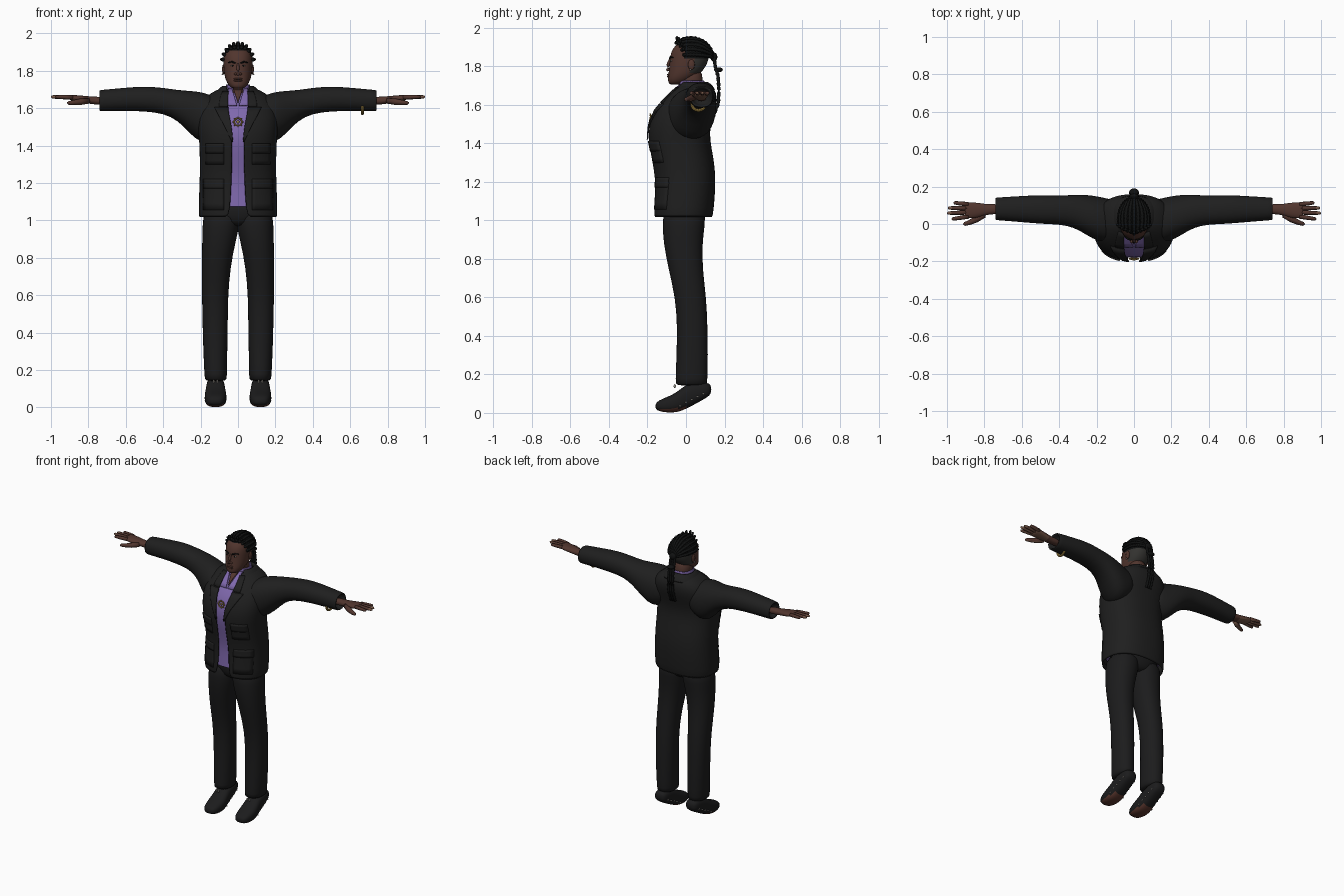
import bpy, bmesh, math
from mathutils import Vector

if "Cube" in bpy.data.objects:
    bpy.data.objects.remove(bpy.data.objects["Cube"])

def material(name, r, g, b):
    m = bpy.data.materials.new(name)
    m.diffuse_color = (r, g, b, 1)
    m.use_nodes = True
    m.node_tree.nodes["Principled BSDF"].inputs["Base Color"].default_value = m.diffuse_color
    return m

JACKET = material("jacket black", .0135, .0135, .0135)
TROUSER = material("trouser and shoe black", .0115, .0115, .012)
SHIRT = material("shirt purple", .215, .14, .42)
SKIN = material("skin brown", .083, .036, .027)
PALM_TAN = material("palm tan", .17, .090, .060)
HAIR = material("hair black", .005, .0055, .0055)
SCALP = material("shaved scalp", .034, .033, .030)
GOLD = material("gold", .40, .26, .06)
SOLE = material("sole red brown", .105, .038, .027)
PALE = material("pale grey", .48, .45, .40)

def loft(name, rings, mats, closed=True, cap=True, sub=1, thick=0, rule=None):
    """Skin a list of point rings."""
    bm = bmesh.new()
    rows = [[bm.verts.new(p) for p in r] for r in rings]
    n = len(rows[0])
    for a, b in zip(rows, rows[1:]):
        for i in range(n if closed else n - 1):
            j = (i + 1) % n
            bm.faces.new((a[i], a[j], b[j], b[i]))
    if closed and cap:
        bm.faces.new(rows[0])
        bm.faces.new(rows[-1])
    bmesh.ops.recalc_face_normals(bm, faces=bm.faces)
    for f in bm.faces:
        f.smooth = True
        if rule:
            f.material_index = rule(f.calc_center_median(), f.normal)
    me = bpy.data.meshes.new(name)
    bm.to_mesh(me)
    bm.free()
    for m in mats if isinstance(mats, list) else [mats]:
        me.materials.append(m)
    ob = bpy.data.objects.new(name, me)
    bpy.context.collection.objects.link(ob)
    if thick:
        s = ob.modifiers.new("thickness", 'SOLIDIFY')
        s.thickness, s.offset = thick, 0
    if sub:
        s = ob.modifiers.new("smooth", 'SUBSURF')
        s.levels = s.render_levels = sub
    return ob

def sp(v, n):
    return math.copysign(abs(v) ** (2 / n), v)

def oval(a0, a1, b0, b1, n=2.2, seg=24):
    """Rounded-box outline between the limits, starting at the low b side."""
    for i in range(seg):
        t = math.tau * i / seg
        yield ((a0 + a1) / 2 + (a1 - a0) / 2 * sp(math.sin(t), n),
               (b0 + b1) / 2 - (b1 - b0) / 2 * sp(math.cos(t), n))

def zring(z, x0, x1, y0, y1, n=2.2):
    return [(a, b, z) for a, b in oval(x0, x1, y0, y1, n)]

def tube(name, path, radii, mat, seg=8, sub=0, rule=None):
    path = [Vector(p) for p in path]
    rings = []
    for i, p in enumerate(path):
        d = path[min(i + 1, len(path) - 1)] - path[max(i - 1, 0)]
        q = d.to_track_quat('Z', 'Y')
        rings.append([p + q @ Vector((radii[i] * math.cos(math.tau * k / seg),
                      radii[i] * math.sin(math.tau * k / seg), 0)) for k in range(seg)])
    return loft(name, rings, mat, sub=sub, rule=rule)

def ball(name, c, r, mat):
    return loft(name, [[(c[0] + r[0] * math.sin(u) * math.cos(math.tau * k / 12),
                         c[1] + r[1] * math.sin(u) * math.sin(math.tau * k / 12),
                         c[2] + r[2] * math.cos(u)) for k in range(12)]
                       for u in [.05 + 3.04 * i / 8 for i in range(9)]], mat, sub=0)

def torus(name, c, major, minor, rot, mat):
    bpy.ops.mesh.primitive_torus_add(location=c, rotation=rot, major_radius=major, minor_radius=minor,
                                     major_segments=20, minor_segments=8)
    ob = bpy.context.object
    ob.name = name
    ob.data.materials.append(mat)

# Torso profile: z, half width, front y, back y, half gap of the opening
BODY = [(1.013, .207, -.167, .135, .046), (1.12, .205, -.160, .145, .037), (1.22, .200, -.157, .150, .033),
        (1.32, .200, -.175, .140, .029), (1.42, .202, -.195, .118, .029), (1.50, .212, -.190, .122, .037),
        (1.58, .212, -.155, .152, .053), (1.64, .190, -.100, .158, .058), (1.68, .140, -.060, .145, .055),
        (1.705, .085, -.030, .110, .048)]
N = 2.4

def body(z):
    for a, b in zip(BODY, BODY[1:]):
        if z <= b[0]:
            f = max(0, (z - a[0]) / (b[0] - a[0]))
            return [p + (q - p) * f for p, q in zip(a[1:], b[1:])]
    return BODY[-1][1:]

def open_ring(z, hw, y0, y1, gap, seg=32):
    t0 = math.asin((gap / hw) ** (N / 2))
    ts = [t0 + (math.tau - 2 * t0) * i / seg for i in range(seg + 1)]
    return [(hw * sp(math.sin(t), N), (y0 + y1) / 2 - (y1 - y0) / 2 * sp(math.cos(t), N), z) for t in ts]

def front_y(x, z):
    hw, y0, y1, _ = body(z)
    k = max(0, 1 - min(1, abs(x) / hw) ** N) ** (1 / N)
    return (y0 + y1) / 2 - (y1 - y0) / 2 * k

def patch(name, zs, x_in, x_out, lift, mat, thick=.012, side=1, nx=6):
    """Panel that follows the chest surface."""
    rows = []
    for z in zs:
        a, b = x_in(z), x_out(z)
        xs = [a + (b - a) * i / nx for i in range(nx + 1)]
        rows.append([(side * x, front_y(x, z) - lift, z) for x in xs])
    ob = loft(name, rows, mat, closed=False, sub=0, thick=thick)
    bpy.context.view_layer.objects.active = ob
    ob.select_set(True)
    bpy.ops.object.shade_smooth_by_angle()
    ob.select_set(False)

def steps(a, b, n):
    return [a + (b - a) * i / n for i in range(n + 1)]

# Jacket body, collars and shirt
loft("jacket", [open_ring(*r) for r in BODY], JACKET, closed=False, thick=.010)
loft("jacket_collar", [open_ring(*r) for r in
     [(1.69, .080, -.030, .110, .050), (1.722, .076, -.020, .102, .052), (1.712, .092, -.032, .125, .058),
      (1.675, .128, -.068, .152, .066)]], JACKET, closed=False, thick=.006)
loft("shirt_collar_band", [open_ring(*r) for r in
     [(1.68, .068, -.040, .100, .022), (1.728, .063, -.036, .094, .030)]], SHIRT, closed=False, thick=.005)
loft("shirt", [zring(z, -body(z)[0] + .02, body(z)[0] - .02, body(z)[1] + .010, body(z)[2] - .02, N)
               for z in [1.072, 1.074] + steps(1.08, 1.70, 10)], SHIRT)
patch("throat", steps(1.63, 1.70, 5), lambda z: -(z - 1.627) * .32, lambda z: (z - 1.627) * .32, -.004, SKIN, .006)

# Sleeve: x, low y, high y, low z, high z
SLEEVE = [(.08, -.08, .12, 1.47, 1.65), (.14, -.105, .137, 1.43, 1.668), (.195, -.092, .148, 1.412, 1.688),
          (.25, -.062, .157, 1.455, 1.693), (.32, -.018, .158, 1.535, 1.697), (.40, -.002, .150, 1.572, 1.710),
          (.50, .0, .156, 1.583, 1.718), (.60, .01, .150, 1.586, 1.710), (.735, .02, .142, 1.583, 1.698),
          (.742, .022, .14, 1.585, 1.696), (.740, .033, .129, 1.597, 1.684), (.70, .036, .126, 1.60, 1.68)]
LEG = [(.14, .060, .178, -.055, .110), (.16, .059, .179, -.055, .111), (.30, .057, .186, -.050, .115),
       (.45, .054, .190, -.046, .112), (.60, .053, .193, -.056, .106), (.75, .040, .194, -.092, .086),
       (.88, .014, .192, -.117, .086), (.96, -.006, .191, -.122, .096), (1.08, -.02, .185, -.122, .110)]
# Shoe: y, low z, high z, half width
SHOES = [(-.160, .022, .045, .025), (-.143, .008, .066, .046), (-.09, .0, .085, .059), (-.04, .004, .112, .059),
         (.0, .020, .150, .052), (.06, .052, .165, .049), (.11, .080, .158, .045), (.132, .10, .145, .030)]

def palm_side(c, n):
    """Paler undersides and fingertips."""
    return 1 if n.z < -.45 or abs(c.x) > .975 else 0

for s, tag in ((1, "left"), (-1, "right")):
    patch(tag + "_lapel", steps(1.42, 1.605, 6), lambda z: body(z)[3] - .003,
          lambda z: body(z)[3] + .004 + (z - 1.42) * .36, .006, JACKET, .007, s)
    patch(tag + "_lapel_top", steps(1.61, 1.69, 4), lambda z: body(z)[3] - .003,
          lambda z: body(z)[3] + .045 - (z - 1.615) * .2, .007, JACKET, .007, s)
    patch(tag + "_shirt_collar", steps(1.615, 1.705, 4), lambda z: .006 + (z - 1.615) * .3,
          lambda z: .052, .001, SHIRT, .008, s)
    # Chest and hip pockets with flaps
    for nm, z0, z1, x0, x1 in (("hip", 1.055, 1.20, .075, .182), ("chest", 1.30, 1.39, .075, .170)):
        for part, a, b, lift in (("pocket", z0, z1, .001), ("flap", z1 - .03, z1 + .022, .004)):
            patch(f"{tag}_{nm}_{part}", steps(a, b, 4), lambda z: x0, lambda z: x1, lift, JACKET, .014, s)

    loft(tag + "_sleeve", [[(s * x, a, b) for a, b in oval(*r)] for x, *r in SLEEVE], JACKET)
    loft(tag + "_trouser_leg", [zring(z, *sorted((s * a, s * b)), c, d) for z, a, b, c, d in LEG], TROUSER)

    # Shoes with tinted sole, pale laces and studs
    loft(tag + "_shoe", [[(s * .12 + a, y, b) for a, b in oval(-h, h, z0, z1, 2.6)] for y, z0, z1, h in SHOES],
         [TROUSER, SOLE], rule=lambda c, n: 1 if n.z < -.6 and -.13 < c.y < .0 else 0)
    for dx in (-.009, .009):
        ball(tag + "_lace", (s * .12 + dx, -.058, .139), (.005, .006, .010), PALE)
    for side in (-1, 1):
        for y, z, w in ((-.03, .036, .054), (.0, .055, .051), (.03, .069, .050), (.06, .085, .048), (.09, .099, .046)):
            ball(tag + "_stud", (s * .12 + side * w, y, z), (.004, .006, .0035), PALE)

    # Hand: palm, fingers and thumb
    PALM = [(.69, .052, .108, 1.615, 1.66), (.77, .053, .105, 1.62, 1.662), (.80, .044, .108, 1.625, 1.664),
            (.85, .030, .116, 1.632, 1.669), (.895, .030, .116, 1.642, 1.672), (.905, .036, .11, 1.648, 1.669)]
    loft(tag + "_palm", [[(s * x, a, b) for a, b in oval(*r)] for x, *r in PALM], [SKIN, PALM_TAN],
         rule=lambda c, n: 1 if n.z < -.6 and abs(c.x) > .79 else 0)
    for y, yt, tip in ((.040, .026, .975), (.062, .058, 1.0), (.084, .086, .995), (.105, .114, .965)):
        tube(tag + "_finger", [(s * (.885 + (tip - .885) * f), y + (yt - y) * f, 1.658 + .003 * f)
                               for f in (0, .4, .8, .95, 1)], [.012, .0115, .010, .008, .003],
             [SKIN, PALM_TAN], 8, rule=palm_side)
    tube(tag + "_thumb", [(s * .80, .05, 1.64), (s * .845, .024, 1.634), (s * .88, .008, 1.63),
                          (s * .905, .0, 1.628), (s * .913, -.002, 1.628)], [.016, .017, .013, .010, .004],
         [SKIN, PALM_TAN], 8, rule=palm_side)

    # Ears, eyes and brows
    ball(tag + "_ear", (s * .077, .028, 1.808), (.008, .018, .028), SKIN)
    ball(tag + "_ear_stud", (s * .083, .022, 1.782), (.004, .004, .005), PALE)
    ball(tag + "_eye", (s * .030, -.076, 1.828), (.010, .005, .0035), PALE)
    ball(tag + "_pupil", (s * .030, -.0795, 1.828), (.0055, .0035, .0042), HAIR)
    tube(tag + "_brow", [(s * .013, -.085, 1.841), (s * .032, -.081, 1.848), (s * .052, -.066, 1.845)],
         [.004, .005, .003], HAIR, 6)
    ball(tag + "_nostril", (s * .012, -.093, 1.783), (.009, .010, .007), SKIN)

loft("trouser_hips", [zring(z, -w, w, a, b) for z, w, a, b in
     [(.965, .05, -.07, .06), (.985, .13, -.108, .09), (1.05, .18, -.12, .11), (1.12, .18, -.118, .12)]], TROUSER)

# Neck and head
loft("neck", [zring(z, -w, w, a, b) for z, w, a, b in
     [(1.62, .062, -.045, .105), (1.68, .055, -.037, .092), (1.73, .055, -.040, .085), (1.79, .057, -.03, .085)]], SKIN)
HEAD = [(1.704, .024, -.080, -.035), (1.713, .042, -.092, .0), (1.735, .059, -.095, .035), (1.765, .071, -.091, .078),
        (1.80, .076, -.087, .105), (1.84, .079, -.084, .120), (1.88, .079, -.077, .124), (1.91, .068, -.055, .115),
        (1.932, .045, -.025, .085), (1.942, .015, .0, .05)]
loft("head", [zring(z, -w, w, a, b) for z, w, a, b in HEAD], [SKIN, SCALP, HAIR],
     rule=lambda c, n: 2 if c.z > 1.90 or (c.z > 1.86 and c.y > -.02) else 1 if c.z > 1.77 and c.y > .03 else 0)
tube("nose", [(0, -.080, 1.842), (0, -.089, 1.82), (0, -.095, 1.80), (0, -.097, 1.785), (0, -.088, 1.775)],
     [.006, .008, .011, .013, .008], SKIN, 10, sub=1)
for nm, z in (("upper_lip", 1.757), ("lower_lip", 1.747)):
    ball(nm, (0, -.087, z), (.024, .011, .006), SKIN)

# Braided rows swept from the hairline to the back of the head
ROWS = 11
for k in range(ROWS):
    phi = math.radians(-80 + 160 * k / (ROWS - 1))
    t0 = math.radians(44) + abs(phi) * .30
    pts, rad = [], []
    for i in range(25):
        t = t0 + (math.radians(168) - t0) * i / 24
        pts.append((.084 * math.sin(phi) * math.sin(t), .025 - .115 * math.cos(t),
                    1.842 + .106 * math.cos(phi) * math.sin(t)))
        rad.append(.0105 if i % 2 else .007)
    # raised knot near the hairline, shorter at the temples
    out = Vector((math.sin(phi), -.25, math.cos(phi))) * (1 - .5 * abs(math.sin(phi)))
    root = Vector(pts[2])
    tube("braid_knot", [root, root + out * .014, root + out * .024, root + out * .028],
         [.008, .008, .007, .003], HAIR, 8)
    tube("braid_row", pts, [.005] + rad[1:], HAIR, 8)

# Gathered tail hanging down the back
ball("hair_knot", (0, .145, 1.848), (.026, .018, .024), HAIR)
ball("hair_tie", (0, .168, 1.782), (.026, .023, .013), HAIR)
for dx in (-.016, 0, .016):
    pts, rad = [], []
    keys = [(.145, 1.85), (.152, 1.80), (.166, 1.75), (.171, 1.68), (.168, 1.61), (.142, 1.54)]
    for i in range(26):
        f = min(i / 5, 4.999)
        a, b = keys[int(f)], keys[int(f) + 1]
        u = f - int(f)
        pts.append((dx, a[0] + (b[0] - a[0]) * u, a[1] + (b[1] - a[1]) * u))
        rad.append(.010 if i % 2 else .0075)
    tube("tail_braid", pts, rad, HAIR, 8)

# Pendant and bracelet
torus("pendant_ring", (0, -.186, 1.527), .020, .004, (math.radians(78), 0, 0), GOLD)
ball("pendant_centre", (0, -.184, 1.527), (.008, .005, .008), GOLD)
for a in range(8):
    t = math.tau * a / 8
    ball("pendant_bead", (.025 * math.cos(t), -.186, 1.527 + .025 * math.sin(t)), (.004, .004, .004), GOLD)
torus("bracelet", (.665, .065, 1.606), .035, .008, (0, math.radians(90), 0), GOLD)
